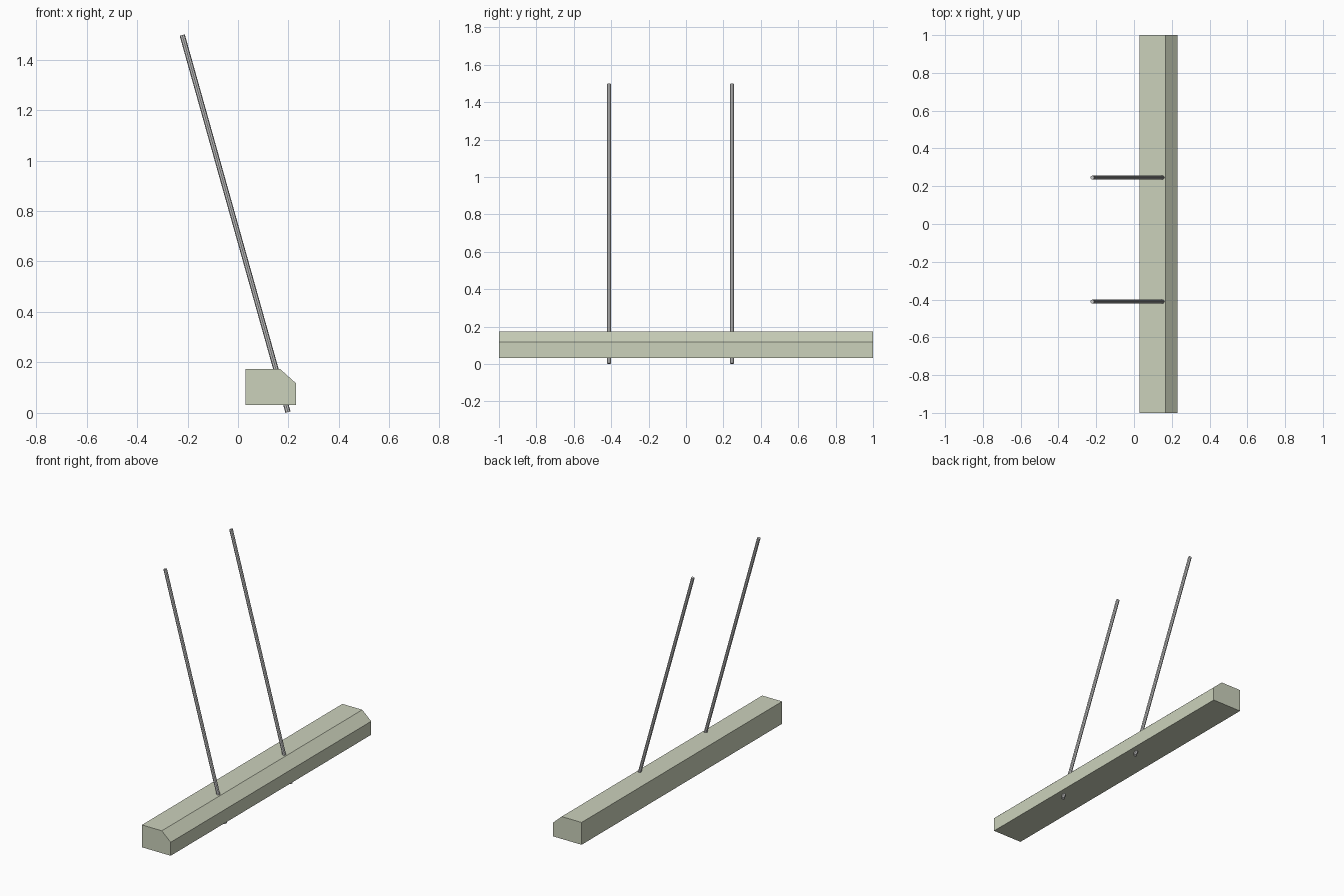
import bpy, bmesh
from mathutils import Vector

if "Cube" in bpy.data.objects:
    bpy.data.objects.remove(bpy.data.objects["Cube"])


def make_object(name, bm, color=None):
    bmesh.ops.recalc_face_normals(bm, faces=bm.faces)
    mesh = bpy.data.meshes.new(name)
    bm.to_mesh(mesh)
    bm.free()
    obj = bpy.data.objects.new(name, mesh)
    bpy.context.collection.objects.link(obj)
    if color:
        mat = bpy.data.materials.new(name + "_paint")
        mat.diffuse_color = color
        mat.use_nodes = True
        mat.node_tree.nodes["Principled BSDF"].inputs["Base Color"].default_value = mat.diffuse_color
        mesh.materials.append(mat)
    return obj


# Chamfered beam: x/z profile extruded along y
profile = [(0.029, 0.032), (0.23, 0.032), (0.23, 0.117), (0.168, 0.173), (0.029, 0.173)]
bm = bmesh.new()
face = bm.faces.new([bm.verts.new((x, -1, z)) for x, z in profile])
ext = bmesh.ops.extrude_face_region(bm, geom=[face])
bmesh.ops.translate(bm, vec=(0, 2, 0),
                    verts=[g for g in ext["geom"] if isinstance(g, bmesh.types.BMVert)])
make_object("beam", bm, (0.60, 0.64, 0.50, 1))


# Leaning rods passing through the beam
def rod(name, y, radius=0.0105):
    bottom, top = Vector((0.198, y, 0.003)), Vector((-0.221, y, 1.497))
    axis = top - bottom
    bm = bmesh.new()
    bmesh.ops.create_cone(bm, cap_ends=True, segments=8, radius1=radius,
                          radius2=radius, depth=axis.length)
    obj = make_object(name, bm)
    obj.location = (bottom + top) / 2
    obj.rotation_euler = (0, axis.angle(Vector((0, 0, 1))) * -1, 0)


for name, y in (("front_rod", -0.411), ("back_rod", 0.246)):
    rod(name, y)
